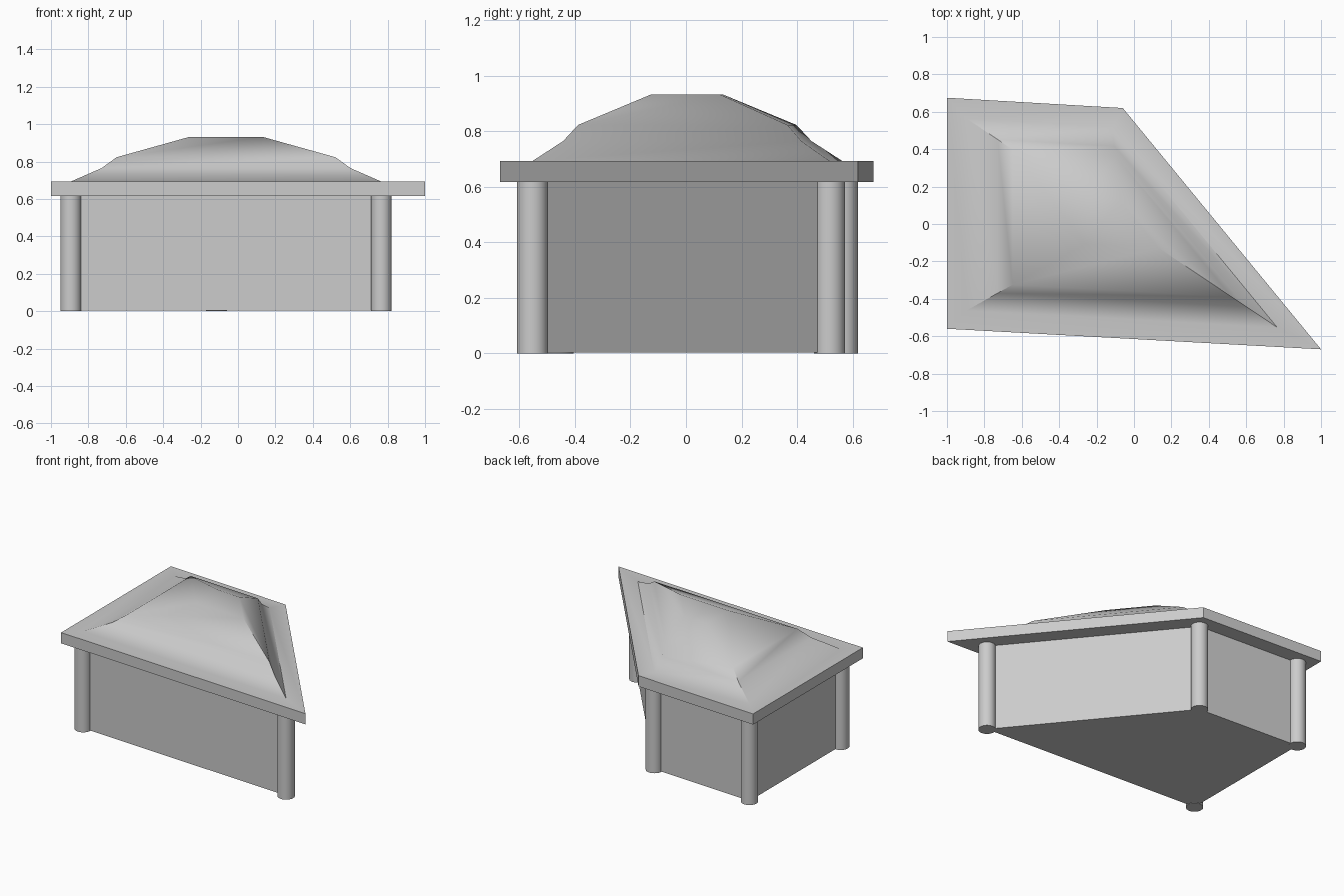
import bpy, bmesh, math

if "Cube" in bpy.data.objects:
    bpy.data.objects.remove(bpy.data.objects["Cube"])

# Eave outline (counter-clockwise from above) and the point every tier shrinks towards
EAVE = [(-1, -0.56), (1, -0.67), (-0.06, 0.62), (-1, 0.675)]
CX, CY = -0.064, 0.003


def ring(scale):
    if scale == 1:
        return EAVE
    return [(CX + x * scale, CY + y * scale) for x, y in EAVE]


def smooth(obj, degrees):
    bpy.ops.object.select_all(action='DESELECT')
    obj.select_set(True)
    bpy.context.view_layer.objects.active = obj
    bpy.ops.object.shade_smooth_by_angle(angle=math.radians(degrees))


def loft(name, tiers):
    """Capped stack of scaled outlines; tiers = [(scale, z), ...]."""
    bm = bmesh.new()
    rows = [[bm.verts.new((x, y, z)) for x, y in ring(s)] for s, z in tiers]
    for low, high in zip(rows, rows[1:]):
        for i in range(4):
            j = (i + 1) % 4
            bm.faces.new((low[i], low[j], high[j], high[i]))
    bm.faces.new(rows[0][::-1])
    bm.faces.new(rows[-1])
    mesh = bpy.data.meshes.new(name)
    bm.to_mesh(mesh)
    bm.free()
    obj = bpy.data.objects.new(name, mesh)
    bpy.context.collection.objects.link(obj)
    return obj


# Walls: four-sided prism running between the column centres
loft("walls", [(0.83, 0.003), (0.83, 0.62)])

# Roof: flat eave slab with three sloping tiers and a small flat top
roof = loft("roof", [(1, 0.617), (1, 0.693), (0.83, 0.693),
                     (0.665, 0.765), (0.585, 0.823), (0.195, 0.932)])
smooth(roof, 40)

# Round corner columns
for i, (x, y) in enumerate(ring(0.83)):
    bpy.ops.mesh.primitive_cylinder_add(vertices=32, radius=0.056, depth=0.618,
                                        location=(x, y, 0.309))
    column = bpy.context.object
    column.name = f"corner_column_{i + 1}"
    smooth(column, 40)
